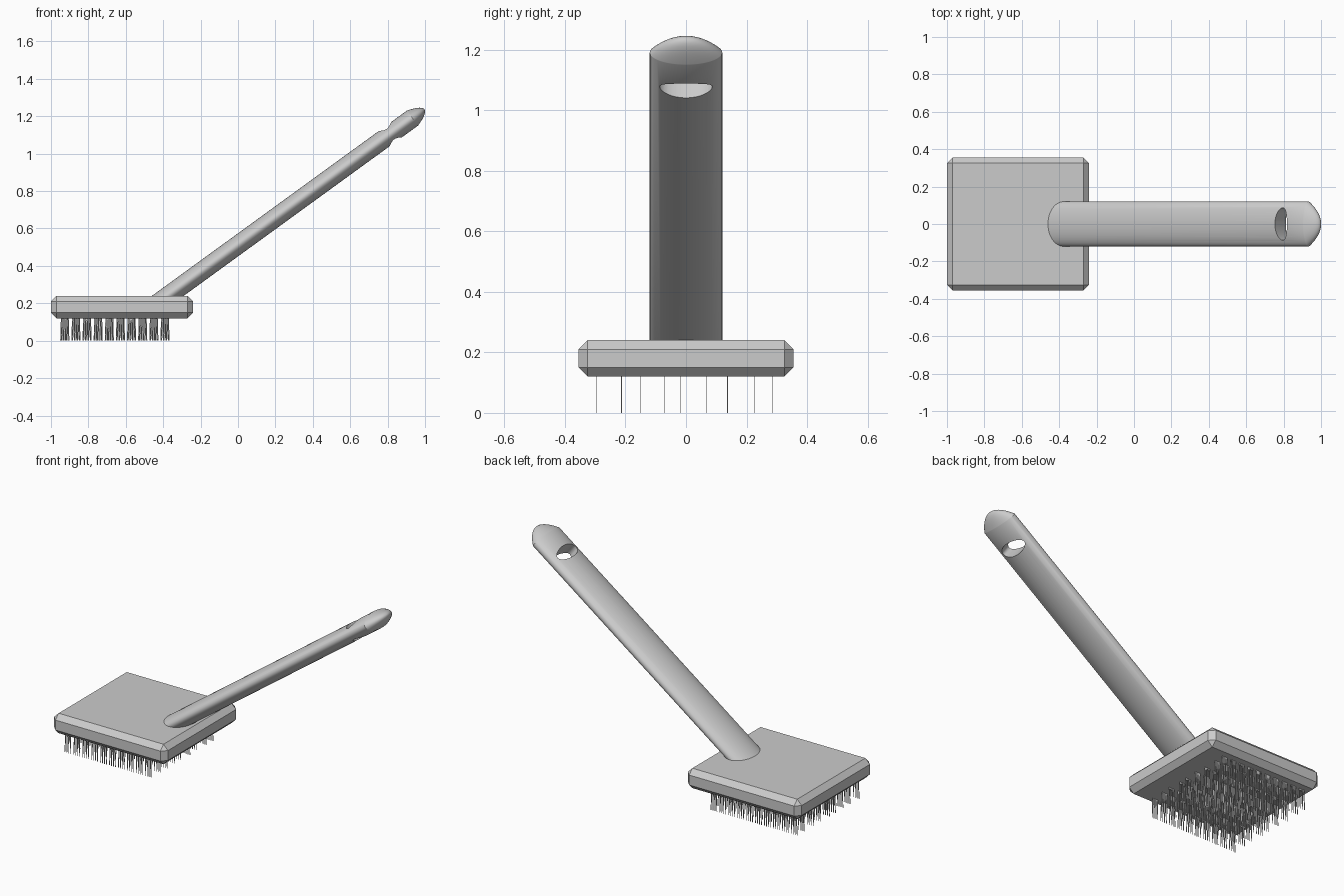
import bpy, bmesh
from math import sin, cos, pi, radians, sqrt
from mathutils import Matrix

if "Cube" in bpy.data.objects:
    bpy.data.objects.remove(bpy.data.objects["Cube"])


def new_object(name, bm, matrix=Matrix()):
    bmesh.ops.recalc_face_normals(bm, faces=bm.faces)
    mesh = bpy.data.meshes.new(name)
    bm.to_mesh(mesh)
    bm.free()
    obj = bpy.data.objects.new(name, mesh)
    obj.matrix_world = matrix
    bpy.context.collection.objects.link(obj)
    return obj


def ellipse_loft(name, rings, matrix, n=48):
    """Stack of capped elliptical rings (z, x radius, y radius)."""
    bm = bmesh.new()
    loops = [[bm.verts.new((rx * cos(2 * pi * i / n), ry * sin(2 * pi * i / n), z))
              for i in range(n)] for z, rx, ry in rings]
    for a, b in zip(loops, loops[1:]):
        for i in range(n):
            j = (i + 1) % n
            bm.faces.new((a[i], a[j], b[j], b[i]))
    bm.faces.new(loops[0][::-1])
    bm.faces.new(loops[-1])
    return new_object(name, bm, matrix)


# Head: slab with chamfered edges
bm = bmesh.new()
bmesh.ops.create_cube(bm, size=1, matrix=Matrix.Translation((-0.62, 0, 0.18))
                      @ Matrix.Diagonal((0.76, 0.71, 0.12, 1)))
bmesh.ops.bevel(bm, geom=bm.edges[:], offset=0.03, segments=1, affect='EDGES')
new_object("brush_head", bm)

# Handle: flattened rod leaning 36 degrees, with a domed end
lean = Matrix.Translation((-0.375, 0, 0.24)) @ Matrix.Rotation(radians(54), 4, 'Y')
length = 0.95 / sin(radians(36))
rings = [(-0.1, 0.05, 0.12), (length, 0.05, 0.12)]
for k in range(1, 11):
    r = max(cos(k / 10 * pi / 2), 0.02)
    rings.append((length + 0.08 * (1 - r * r), 0.05 * r, 0.12 * r))
handle = ellipse_loft("handle", rings, lean)

# Hanging hole: oval cut straight through the thin direction
hole_at = 1.19 / cos(radians(36))
cut_matrix = lean @ Matrix.Translation((0, 0, hole_at)) @ Matrix.Rotation(radians(90), 4, 'Y')
cutter = ellipse_loft("hole_cutter", [(-0.2, 0.04, 0.087), (0.2, 0.04, 0.087)], cut_matrix, 32)
cutter.hide_render = True
mod = handle.modifiers.new("hole", 'BOOLEAN')
mod.operation = 'DIFFERENCE'
mod.solver = 'EXACT'
mod.object = cutter
bpy.context.view_layer.objects.active = handle
handle.select_set(True)
bpy.ops.object.modifier_apply(modifier="hole")
bpy.data.objects.remove(cutter)
bpy.ops.object.shade_smooth_by_angle(angle=radians(30))

# Bristles: rows of small tufts, each a fan of thin tapering blades
bm = bmesh.new()
rows = [-0.295, -0.213, -0.15, -0.07, -0.017, 0.067, 0.137, 0.225, 0.287]
for row, y in enumerate(rows):
    for i in range(10):
        x = -0.926 + 0.0595 * i + 0.003 * (row % 3 - 1)
        for f in (-1, -0.33, 0.33, 1):
            top, tip = x + 0.014 * f, x + 0.02 * f
            outline = [(top - 0.004, 0.125), (top + 0.004, 0.125),
                       (tip + 0.0015, 0), (tip - 0.0015, 0)]
            a = [bm.verts.new((px, y - 0.001, pz)) for px, pz in outline]
            b = [bm.verts.new((px, y + 0.001, pz)) for px, pz in outline]
            bm.faces.new(a)
            bm.faces.new(b[::-1])
            for k in range(4):
                m = (k + 1) % 4
                bm.faces.new((a[m], a[k], b[k], b[m]))
new_object("bristles", bm)
